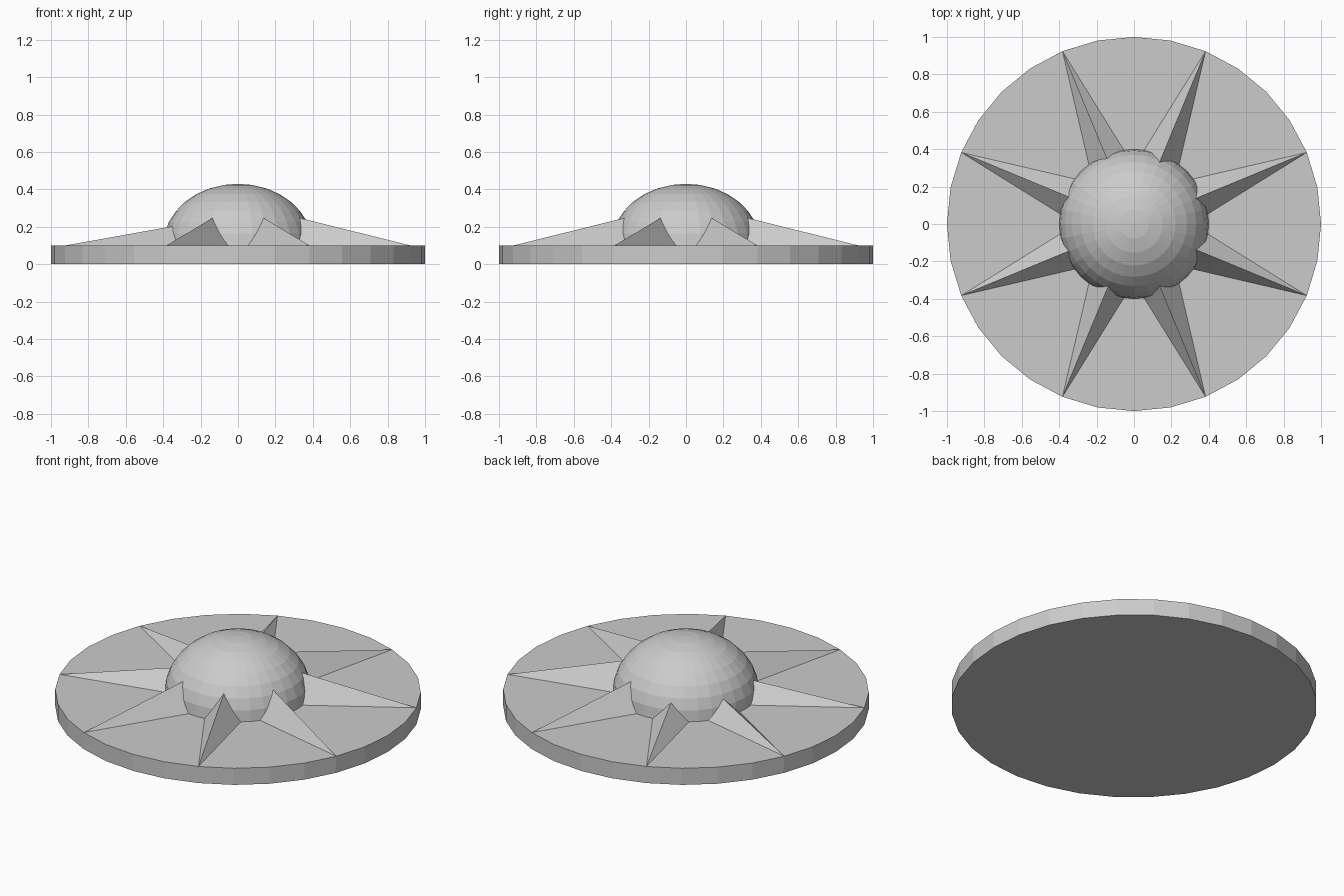
import bpy, bmesh
from math import pi

if "Cube" in bpy.data.objects:
    bpy.data.objects.remove(bpy.data.objects["Cube"])

# flat round base
bpy.ops.mesh.primitive_cylinder_add(vertices=32, radius=1, depth=0.1, location=(0, 0, 0.05))
bpy.context.object.name = "base_disc"

# central dome: upper half of a slightly flattened sphere
bpy.ops.mesh.primitive_uv_sphere_add(segments=32, ring_count=16, radius=0.4, location=(0, 0, 0.1))
dome = bpy.context.object
dome.name = "centre_dome"
dome.scale.z = 0.825
bm = bmesh.new()
bm.from_mesh(dome.data)
bmesh.ops.delete(bm, geom=[v for v in bm.verts if v.co.z < -0.01], context='VERTS')
bm.to_mesh(dome.data)
bm.free()


# one ridged spike running from inside the dome out to the rim
def spike(name, angle, ridge):
    bm = bmesh.new()
    left, right, top, tip = [bm.verts.new(v) for v in (
        (0.2, 0.132, 0.1), (0.2, -0.132, 0.1), (0.2, 0, ridge), (1, 0, 0.1))]
    for f in ((left, right, top), (tip, top, right), (tip, left, top), (tip, right, left)):
        bm.faces.new(f)
    bmesh.ops.recalc_face_normals(bm, faces=bm.faces)
    mesh = bpy.data.meshes.new(name)
    bm.to_mesh(mesh)
    bm.free()
    ob = bpy.data.objects.new(name, mesh)
    ob.rotation_euler.z = angle
    bpy.context.collection.objects.link(ob)


# the spikes on the left side are a little lower
for i in range(8):
    spike(f"spike_{i + 1}", pi / 8 + i * pi / 4, 0.232 if i in (2, 3, 4) else 0.283)
